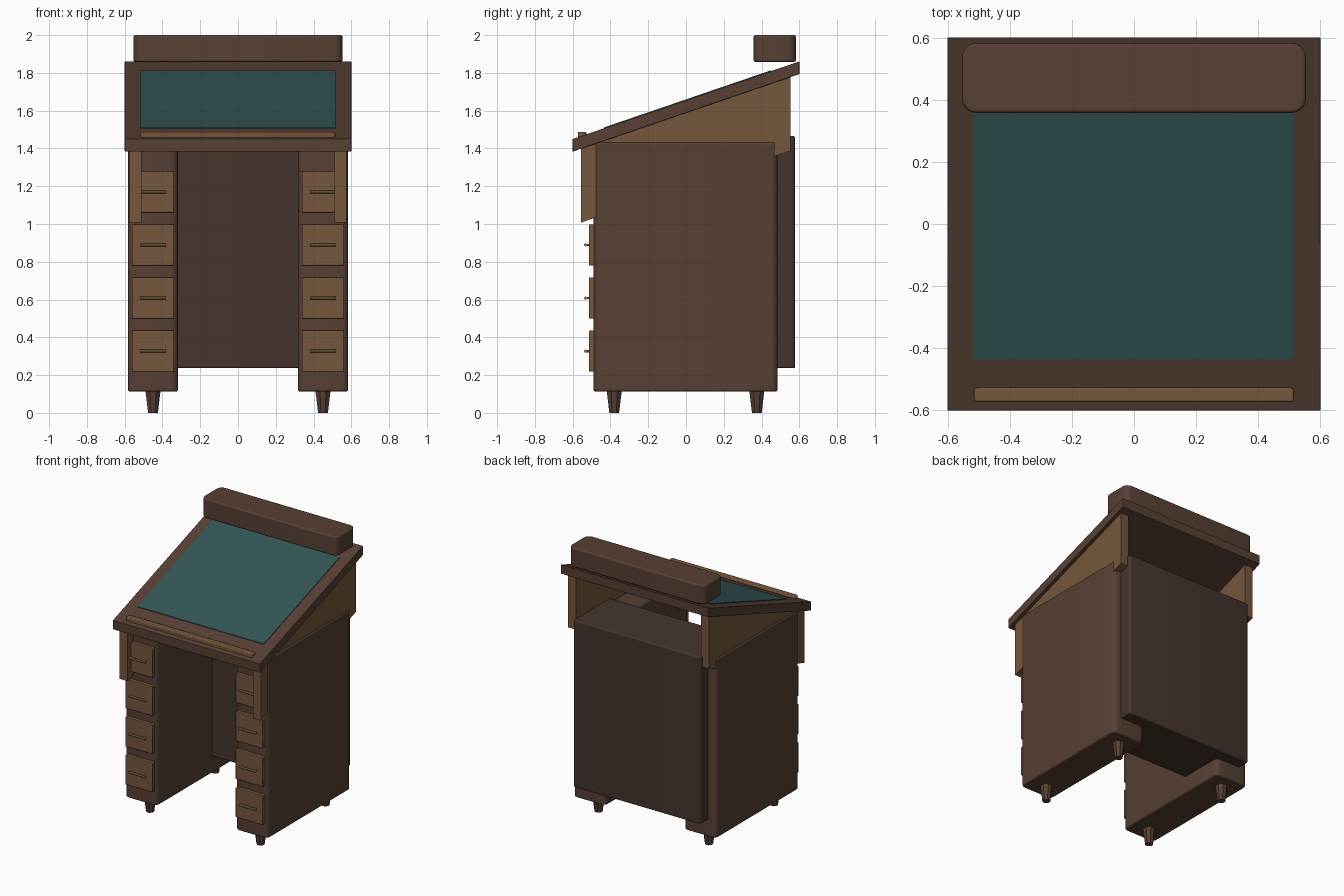
import bpy, bmesh, math
from mathutils import Matrix

if "Cube" in bpy.data.objects:
    bpy.data.objects.remove(bpy.data.objects["Cube"])

SLOPE = 0.342  # rise of the sloped top per unit of depth


def material(name, rgb):
    m = bpy.data.materials.new(name)
    m.diffuse_color = (*rgb, 1)
    m.use_nodes = True
    m.node_tree.nodes["Principled BSDF"].inputs["Base Color"].default_value = m.diffuse_color
    return m


DARK = material("dark_wood", (0.095, 0.052, 0.035))
DEEP = material("deep_wood", (0.06, 0.036, 0.027))
LIGHT = material("light_wood", (0.18, 0.095, 0.047))
TEAL = material("teal_felt", (0.034, 0.092, 0.092))
BRASS = material("brass", (0.36, 0.25, 0.09))


def finish(bm, name, mat, edge=0.0):
    bmesh.ops.recalc_face_normals(bm, faces=bm.faces)
    mesh = bpy.data.meshes.new(name)
    bm.to_mesh(mesh)
    bm.free()
    ob = bpy.data.objects.new(name, mesh)
    bpy.context.collection.objects.link(ob)
    mesh.materials.append(mat)
    if edge:
        mod = ob.modifiers.new("soft_edges", "BEVEL")
        mod.width, mod.segments = edge, 3
        mod.limit_method, mod.angle_limit = "ANGLE", math.radians(40)
    bpy.ops.object.select_all(action="DESELECT")
    ob.select_set(True)
    bpy.context.view_layer.objects.active = ob
    bpy.ops.object.shade_smooth_by_angle(angle=math.radians(35))
    return ob


def box(name, x, y, z, mat, corner=0.0, edge=0.0, slope=0.0):
    """Box from ranges; corner rounds the upright edges, slope shears z along y."""
    bm = bmesh.new()
    bmesh.ops.create_cube(bm, size=1)
    for v in bm.verts:
        v.co = [r[0] + (c + 0.5) * (r[1] - r[0]) for c, r in zip(v.co, (x, y, z))]
    if corner:
        upright = [e for e in bm.edges if abs(e.verts[0].co.z - e.verts[1].co.z) > 1e-4]
        bmesh.ops.bevel(bm, geom=upright, offset=corner, segments=5, profile=0.5, affect="EDGES")
    for v in bm.verts:
        v.co.z += slope * (v.co.y - y[0])
    return finish(bm, name, mat, edge)


def cone(name, r1, r2, depth, sides, matrix, mat):
    bm = bmesh.new()
    bmesh.ops.create_cone(bm, cap_ends=True, segments=sides, radius1=r1, radius2=r2,
                          depth=depth, matrix=matrix)
    return finish(bm, name, mat)


# Sloped writing top, felt inlay and pencil ledge
box("sloped_top", (-0.6, 0.6), (-0.6, 0.6), (1.383, 1.45), DARK, edge=0.003, slope=SLOPE)
box("felt_inlay", (-0.515, 0.515), (-0.435, 0.45), (1.49, 1.511), TEAL, slope=SLOPE)
box("pencil_ledge", (-0.515, 0.515), (-0.573, -0.527), (1.445, 1.487), LIGHT, corner=0.012, edge=0.006)

# Shelf box along the rear and the modesty cabinet behind
box("rear_top_box", (-0.553, 0.553), (0.358, 0.582), (1.858, 2.0), DARK, corner=0.045, edge=0.01)
box("rear_cabinet", (-0.52, 0.52), (0.15, 0.577), (0.237, 1.465), DEEP, corner=0.02, edge=0.008)

for s, side in ((-1, "left"), (1, "right")):
    def span(a, b):
        return tuple(sorted((s * a, s * b)))

    # Pedestal and the sloped support plank
    box(side + "_pedestal", span(0.318, 0.583), (-0.49, 0.485), (0.113, 1.432), DARK, corner=0.035, edge=0.01)
    box(side + "_support_plank", span(0.51, 0.575), (-0.555, 0.552), (1.008, 1.405), LIGHT, slope=SLOPE)

    # Drawers with bar handles
    for i in range(4):
        zc = 0.327 + 0.281 * i
        tag = f"{side}_drawer_{i + 1}"
        box(tag, span(0.339, 0.561), (-0.514, -0.45), (zc - 0.109, zc + 0.109), LIGHT, edge=0.005)
        cone(tag + "_handle", 0.008, 0.008, 0.135, 10,
             Matrix.Translation((s * 0.45, -0.532, zc)) @ Matrix.Rotation(math.pi / 2, 4, "Y"), BRASS)
        for k in (-1, 1):
            cone(tag + "_handle_post", 0.006, 0.006, 0.03, 8,
                 Matrix.Translation((s * 0.45 + k * 0.055, -0.519, zc)) @ Matrix.Rotation(math.pi / 2, 4, "X"),
                 BRASS)

    # Tapered feet
    for y, end in ((-0.38, "front"), (0.375, "rear")):
        cone(f"{side}_{end}_foot", 0.028, 0.044, 0.125, 8,
             Matrix.Translation((s * 0.45, y, 0.0625)) @ Matrix.Rotation(math.pi / 8, 4, "Z"), DARK)
